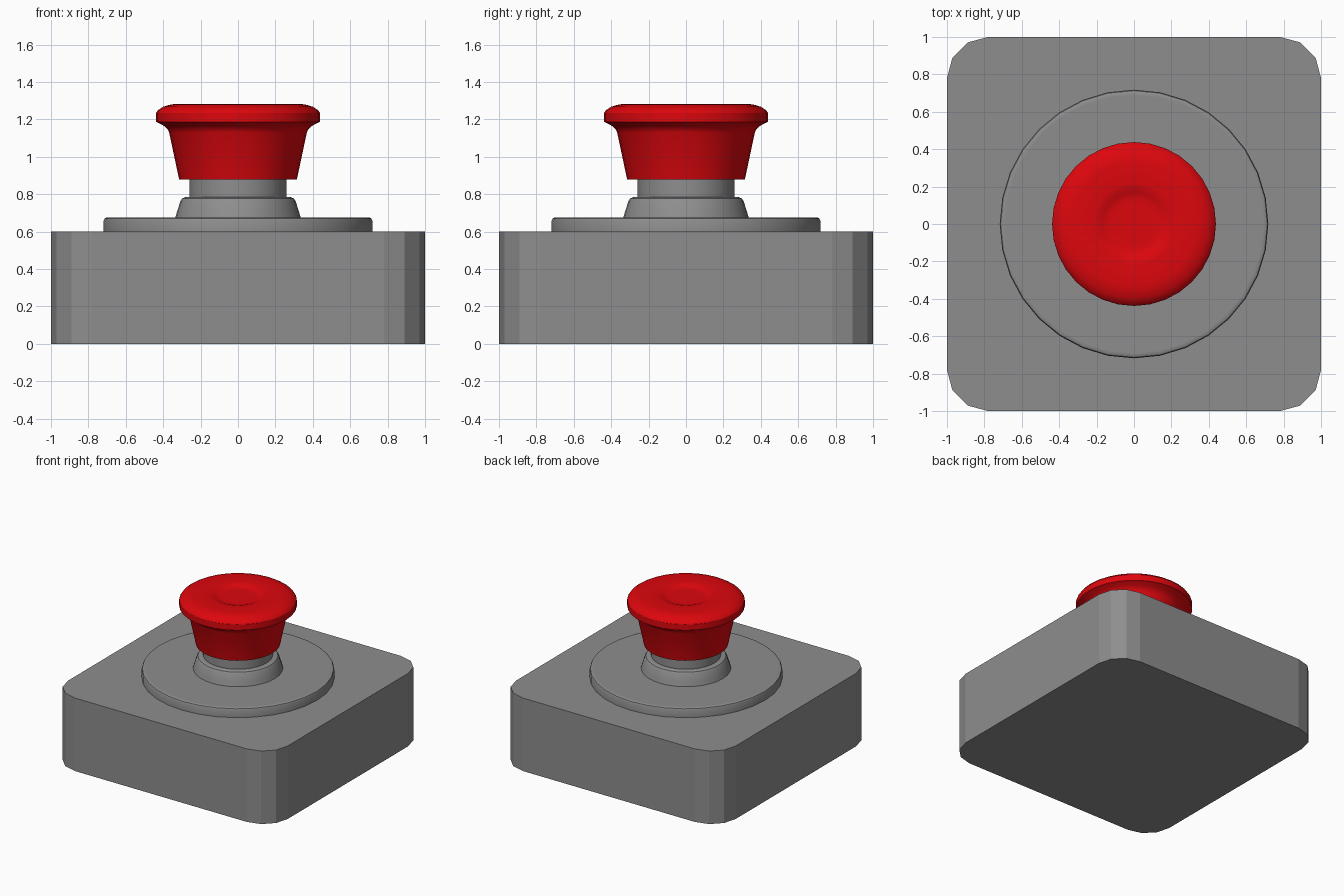
import bpy, bmesh
from math import sin, cos, pi, radians

if "Cube" in bpy.data.objects:
    bpy.data.objects.remove(bpy.data.objects["Cube"])

SIDES = 32


def material(name, color):
    mat = bpy.data.materials.new(name)
    mat.diffuse_color = color
    mat.use_nodes = True
    mat.node_tree.nodes["Principled BSDF"].inputs["Base Color"].default_value = mat.diffuse_color
    return mat


def finish(name, bm, mat, smooth=True):
    bmesh.ops.recalc_face_normals(bm, faces=bm.faces)
    mesh = bpy.data.meshes.new(name)
    bm.to_mesh(mesh)
    bm.free()
    obj = bpy.data.objects.new(name, mesh)
    bpy.context.collection.objects.link(obj)
    mesh.materials.append(mat)
    if smooth:
        bpy.ops.object.select_all(action='DESELECT')
        obj.select_set(True)
        bpy.context.view_layer.objects.active = obj
        bpy.ops.object.shade_smooth_by_angle(angle=radians(30))
    return obj


def lathe(name, profile, mat):
    """Revolve (radius, z) points about z and cap both ends."""
    bm = bmesh.new()
    rings = [[bm.verts.new((r * cos(2 * pi * i / SIDES), r * sin(2 * pi * i / SIDES), z))
              for i in range(SIDES)] for r, z in profile]
    for a, b in zip(rings, rings[1:]):
        for i in range(SIDES):
            j = (i + 1) % SIDES
            bm.faces.new((a[i], a[j], b[j], b[i]))
    bm.faces.new(rings[0][::-1])
    bm.faces.new(rings[-1])
    return finish(name, bm, mat)


red = material("red_plastic", (0.72, 0.002, 0.004, 1))
grey = material("dark_grey", (0.27, 0.27, 0.27, 1))

# Housing box with rounded vertical corners
bm = bmesh.new()
bmesh.ops.create_cube(bm, size=2)
for v in bm.verts:
    v.co.z = 0.6 if v.co.z > 0 else 0
uprights = [e for e in bm.edges if abs(e.verts[0].co.z - e.verts[1].co.z) > 0.1]
bmesh.ops.bevel(bm, geom=uprights, offset=0.22, segments=3, profile=0.5, affect='EDGES')
finish("housing", bm, grey, smooth=False)

# Round plate on the housing
lathe("round_plate", [(0.718, 0.6), (0.718, 0.66), (0.713, 0.671), (0.702, 0.676),
                      (0.69, 0.676), (0.3, 0.676)], grey)

# Tapered collar and plunger shaft
lathe("collar", [(0.335, 0.676), (0.325, 0.71), (0.308, 0.763), (0.298, 0.778),
                 (0.28, 0.785), (0.27, 0.785)], grey)
lathe("shaft", [(0.26, 0.785), (0.26, 0.89)], grey)

# Red mushroom cap with a dished top
lathe("push_cap", [
    (0.315, 0.88), (0.368, 1.13), (0.378, 1.15), (0.398, 1.167), (0.438, 1.187),
    (0.438, 1.235), (0.428, 1.25), (0.4, 1.268), (0.36, 1.28), (0.33, 1.283),
    (0.22, 1.283), (0.195, 1.28), (0.17, 1.27), (0.15, 1.264), (0.13, 1.262),
    (0.1, 1.262)], red)
